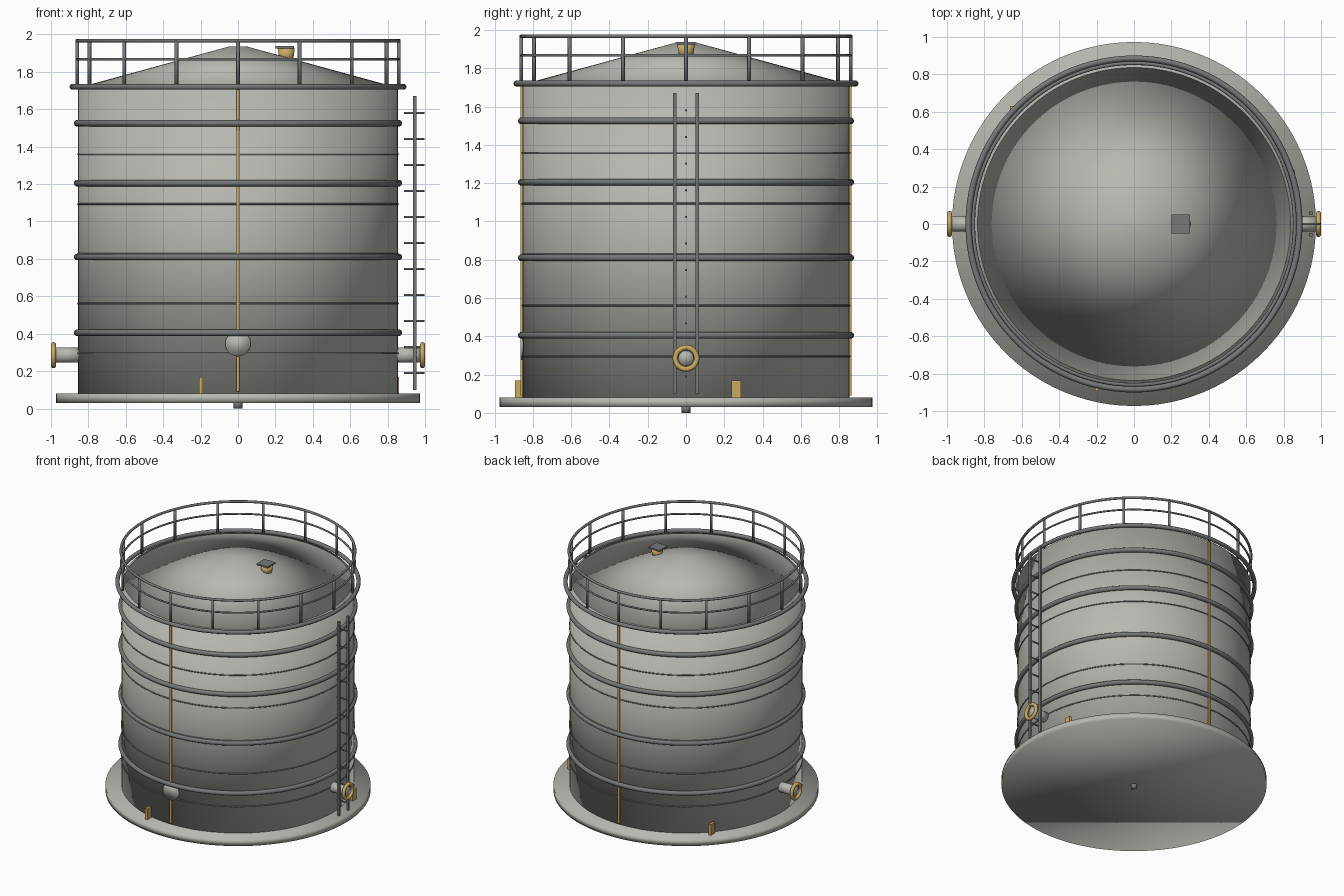
import bpy
from math import sin, cos, pi, radians

cube = bpy.data.objects.get("Cube")
if cube:
    bpy.data.objects.remove(cube, do_unlink=True)


def material(name, rgb):
    m = bpy.data.materials.new(name)
    m.use_nodes = True
    m.diffuse_color = (*rgb, 1)
    m.node_tree.nodes["Principled BSDF"].inputs["Base Color"].default_value = (*rgb, 1)
    return m


LIGHT = material("light grey steel", (0.48, 0.48, 0.44))
DARK = material("dark grey steel", (0.18, 0.19, 0.19))
GOLD = material("brass yellow", (0.60, 0.41, 0.12))
AXES = {"x": (0, pi / 2, 0), "y": (pi / 2, 0, 0), "z": (0, 0, 0)}


def finish(name, mat, smooth=True):
    o = bpy.context.object
    o.name = name
    o.data.materials.append(mat)
    if smooth:
        bpy.ops.object.shade_smooth()
    return o


def cone(name, mat, r1, r2, depth, loc, axis="z", sides=32):
    bpy.ops.mesh.primitive_cone_add(vertices=sides, radius1=r1, radius2=r2, depth=depth,
                                    location=loc, rotation=AXES[axis])
    return finish(name, mat)


def cylinder(name, mat, r, depth, loc, axis="z", sides=32):
    return cone(name, mat, r, r, depth, loc, axis, sides)


def ring(name, mat, major, minor, loc, axis="z", sides=96):
    bpy.ops.mesh.primitive_torus_add(major_radius=major, minor_radius=minor, major_segments=sides,
                                     minor_segments=10, location=loc, rotation=AXES[axis])
    return finish(name, mat)


def box(name, mat, size, loc):
    bpy.ops.mesh.primitive_cube_add(size=1, location=loc)
    o = finish(name, mat, smooth=False)
    for v in o.data.vertices:
        v.co = [c * s for c, s in zip(v.co, size)]
    return o


# Tank body: base plate, shell, conical roof and bottom drain
R = 0.855
cylinder("base_plate", LIGHT, 0.973, 0.05, (0, 0, 0.055), sides=96)
cylinder("shell", LIGHT, R, 1.64, (0, 0, 0.90), sides=96)
cone("roof", LIGHT, R, 0.05, 0.22, (0, 0, 1.825), sides=96)
cylinder("bottom_drain", DARK, 0.023, 0.04, (0, 0, 0.02), sides=16)

# Stiffener rings, weld seams and rim
for z in (0.405, 0.81, 1.205, 1.525):
    ring("stiffener_ring", DARK, R + 0.005, 0.018, (0, 0, z))
for i in range(5):
    ring("weld_seam", DARK, R, 0.005, (0, 0, 0.295 + 0.266 * i))
ring("rim_ring", DARK, 0.885, 0.016, (0, 0, 1.72))

# Guard rail
ring("top_rail", DARK, 0.86, 0.010, (0, 0, 1.967))
ring("middle_rail", DARK, 0.86, 0.007, (0, 0, 1.867))
for i in range(16):
    a = i * pi / 8
    cylinder("rail_post", DARK, 0.010, 0.25, (0.86 * cos(a), 0.86 * sin(a), 1.843), sides=8)

# Vertical strips on front and back, nozzles on both sides
for s in (-1, 1):
    box("vertical_strip", GOLD, (0.016, 0.016, 1.62), (0, s * (R + 0.001), 0.90))
    cylinder("nozzle_pipe", LIGHT, 0.040, 0.16, (s * 0.905, 0, 0.285), "x")
    ring("nozzle_flange", GOLD, 0.056, 0.014, (s * 0.986, 0, 0.285), "x", sides=32)

# Round hatch low on the front
cylinder("front_hatch", LIGHT, 0.068, 0.05, (0, -0.84, 0.347), "y")

# Ladder on the left side
for y in (-0.058, 0.058):
    box("ladder_rail", DARK, (0.018, 0.018, 1.57), (0.945, y, 0.885))
for i in range(11):
    cylinder("ladder_rung", DARK, 0.006, 0.11, (0.942, 0, 0.19 + 0.139 * i), "x", sides=8)

# Anchor lugs around the foot
for i in range(3):
    a = radians(17.2 + 120 * i)
    box("anchor_lug", GOLD, (0.022, 0.05, 0.09), (0.89 * cos(a), 0.89 * sin(a), 0.123))

# Roof vent with square cap
cone("vent_neck", GOLD, 0.036, 0.046, 0.07, (0.258, 0, 1.89), sides=24)
box("vent_cap", DARK, (0.10, 0.10, 0.012), (0.25, 0, 1.931))
